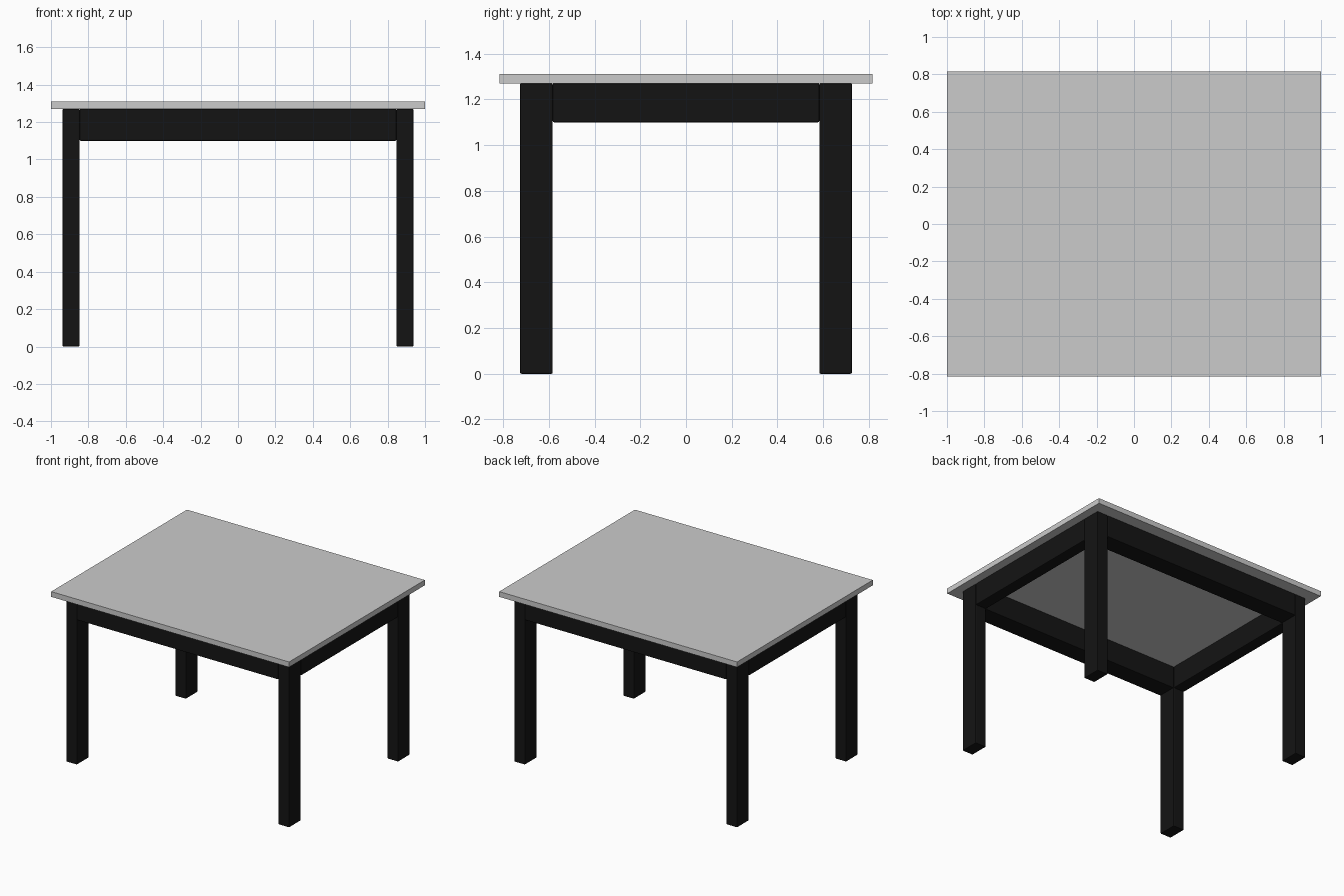
import bpy

if "Cube" in bpy.data.objects:
    bpy.data.objects.remove(bpy.data.objects["Cube"])

black = bpy.data.materials.new("black_paint")
black.diffuse_color = (0.007, 0.007, 0.007, 1)
black.use_nodes = True
black.node_tree.nodes["Principled BSDF"].inputs["Base Color"].default_value = black.diffuse_color


def box(name, lo, hi, bevel=0.0, mat=None):
    """Axis-aligned box between two corners, optionally with softened edges."""
    bpy.ops.mesh.primitive_cube_add(size=1, location=[(a + b) / 2 for a, b in zip(lo, hi)])
    ob = bpy.context.object
    ob.name = name
    ob.scale = [b - a for a, b in zip(lo, hi)]
    bpy.ops.object.transform_apply(location=False, rotation=False, scale=True)
    if bevel:
        mod = ob.modifiers.new("soft_edges", 'BEVEL')
        mod.width = bevel
        mod.segments = 2
    if mat:
        ob.data.materials.append(mat)
    return ob


X_OUT, X_IN = 0.938, 0.847   # leg extents across the width
Y_OUT, Y_IN = 0.726, 0.583   # leg extents across the depth
Z_APRON, Z_LEG, Z_TOP = 1.10, 1.27, 1.31
SOFT = 0.006

# Table top
box("table_top", (-1, -0.815, Z_LEG), (1, 0.815, Z_TOP))


def span(sign, inner, outer):
    return sorted((sign * inner, sign * outer))


# Legs, one at each corner
for sx, side in ((-1, "left"), (1, "right")):
    for sy, end in ((-1, "front"), (1, "back")):
        x0, x1 = span(sx, X_IN, X_OUT)
        y0, y1 = span(sy, Y_IN, Y_OUT)
        box(f"{end}_{side}_leg", (x0, y0, 0), (x1, y1, Z_LEG), SOFT, black)

# Front and back aprons between the legs
for sy, end in ((-1, "front"), (1, "back")):
    y0, y1 = span(sy, Y_IN, Y_OUT)
    box(f"{end}_apron", (-X_IN, y0, Z_APRON), (X_IN, y1, Z_LEG), SOFT, black)

# Side aprons between the legs
for sx, side in ((-1, "left"), (1, "right")):
    x0, x1 = span(sx, X_IN, X_OUT)
    box(f"{side}_apron", (x0, -Y_IN, Z_APRON), (x1, Y_IN, Z_LEG), SOFT, black)
